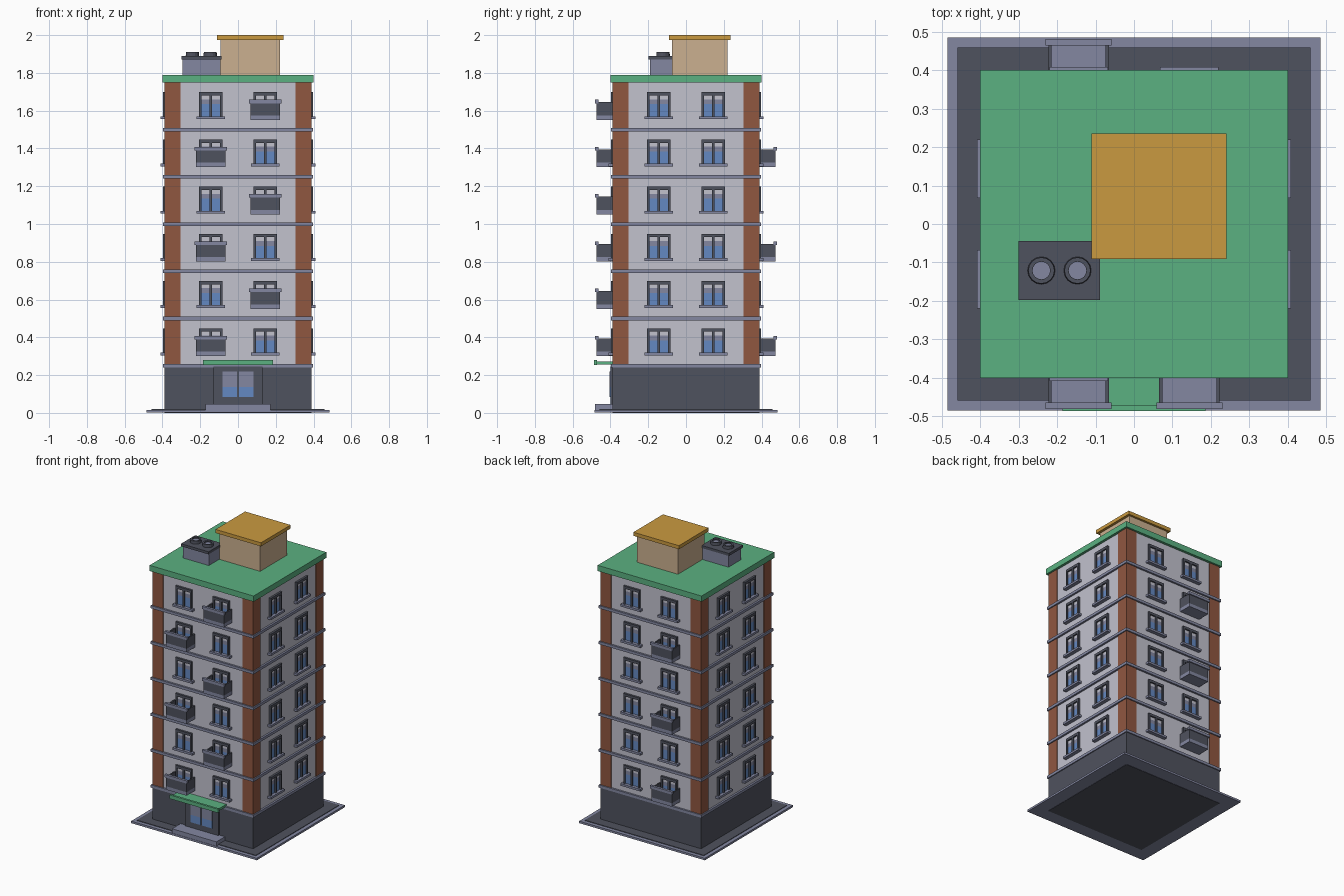
import bpy, bmesh, math
from mathutils import Matrix, Vector

cube = bpy.data.objects.get("Cube")
if cube:
    bpy.data.objects.remove(cube, do_unlink=True)


def make_material(name, rgb):
    m = bpy.data.materials.new(name)
    m.use_nodes = True
    lin = [((c / 255 + 0.055) / 1.055) ** 2.4 for c in rgb] + [1.0]
    m.diffuse_color = lin
    bsdf = next(n for n in m.node_tree.nodes if n.type == 'BSDF_PRINCIPLED')
    bsdf.inputs["Base Color"].default_value = lin
    return m


WHITE, BROWN, DARK, LAVENDER, GREEN, TAN, GOLD, BLUE = range(8)
MATS = [make_material(n, c) for n, c in (
    ("wall white", (194, 194, 206)), ("brick brown", (144, 87, 64)),
    ("dark grey", (79, 82, 94)), ("lavender grey", (131, 135, 161)),
    ("roof green", (91, 177, 129)), ("tan plaster", (203, 176, 144)),
    ("ochre", (202, 154, 64)), ("glass blue", (100, 137, 194)))]


def add_box(bm, color, x, y, z):
    """Box from (low, high) pairs on each axis."""
    size = [b - a for a, b in (x, y, z)]
    mid = [(a + b) / 2 for a, b in (x, y, z)]
    mat = Matrix.Translation(mid) @ Matrix.Diagonal((*size, 1))
    verts = bmesh.ops.create_cube(bm, size=1, matrix=mat)["verts"]
    for f in {f for v in verts for f in v.link_faces}:
        f.material_index = color


def finish_mesh(name, bm):
    """Turn a bmesh into a mesh holding only the materials it uses."""
    me = bpy.data.meshes.new(name)
    used = sorted({f.material_index for f in bm.faces})
    for f in bm.faces:
        f.material_index = used.index(f.material_index)
    for i in used:
        me.materials.append(MATS[i])
    bm.to_mesh(me)
    bm.free()
    return me


def boxes_mesh(name, *boxes):
    bm = bmesh.new()
    for b in boxes:
        add_box(bm, *b)
    return finish_mesh(name, bm)


def place(name, me, matrix=Matrix()):
    ob = bpy.data.objects.new(name, me)
    bpy.context.collection.objects.link(ob)
    ob.matrix_world = matrix
    return ob


def part(name, *boxes):
    return place(name, boxes_mesh(name, *boxes))


def sym(r):
    return (-r, r)


WALL, CORNER, FLOOR, TOP = 0.383, 0.388, 0.25, 1.75

# Ground slab and paving
part("ground_slab", (LAVENDER, sym(.485), sym(.485), (.002, .016)))
part("paving", (DARK, sym(.459), sym(.459), (.012, .02)))

# Main volumes
part("ground_floor", (DARK, sym(.389), sym(.389), (0, FLOOR)))
part("walls", (WHITE, sym(WALL), sym(WALL), (FLOOR, TOP)))
for sx in (-1, 1):
    for sy in (-1, 1):
        xs = sorted((sx * .305, sx * CORNER))
        ys = sorted((sy * .305, sy * CORNER))
        side = ("front" if sy < 0 else "back") + ("_left" if sx > 0 else "_right")
        part("corner_pillar_" + side, (BROWN, xs, ys, (FLOOR, TOP)))
for k in range(1, 7):
    z = k * FLOOR
    part(f"floor_band_{k}", (LAVENDER, sym(.396), sym(.396), (z - .01, z + .009)))
part("main_roof", (GREEN, sym(.401), sym(.401), (TOP, 1.79)))

# Window: frame, sill and two panes in three tones, facing -y
win = [(DARK, (s * .056 - .006, s * .056 + .006), (-.014, 0), (.07, .198)) for s in (-1, 1)]
win += [(DARK, sym(.007), (-.014, 0), (.07, .182)),
        (DARK, sym(.05), (-.014, 0), (.18, .198)),
        (LAVENDER, sym(.076), (-.026, 0), (.055, .07))]
for s in (-1, 1):
    pane = sorted((s * .007, s * .05))
    for color, zs in ((BLUE, (.07, .134)), (LAVENDER, (.134, .16)), (WHITE, (.16, .18))):
        win.append((color, pane, (-.004, 0), zs))
window_mesh = boxes_mesh("window", *win)

# Balcony: floor, three panels and a wider front rail
balcony_mesh = boxes_mesh(
    "balcony",
    (LAVENDER, sym(.079), (-.091, 0), (.051, .075)),
    (DARK, sym(.079), (-.091, -.081), (.075, .145)),
    (DARK, (-.079, -.07), (-.081, 0), (.075, .145)),
    (DARK, (.07, .079), (-.081, 0), (.075, .145)),
    (LAVENDER, sym(.086), (-.098, -.081), (.139, .158)))

for side, turn in (("front", 0), ("left", 1), ("back", 2), ("right", 3)):
    rot = Matrix.Rotation(turn * math.pi / 2, 4, 'Z')
    for level in range(1, 7):
        for col in (-1, 1):
            m = rot @ Matrix.Translation((col * .144, -WALL, level * FLOOR))
            label = f"{side}_{level}_{'a' if col < 0 else 'b'}"
            place("window_" + label, window_mesh, m)
            # Front balconies alternate; the back has one column on odd levels
            odd = level % 2 == 1
            if (side == "front" and odd == (col < 0)) or (side == "back" and odd and col > 0):
                place("balcony_" + label, balcony_mesh, m)

# Entrance
part("entrance_step", (LAVENDER, sym(.171), (-.483, -.38), (.016, .046)))
part("door_frame", (DARK, sym(.129), (-.4, -.38), (.046, .245)))
panes = []
for s in (-1, 1):
    xs = sorted((s * .006, s * .082))
    panes += [(BLUE, xs, (-.404, -.399), (.085, .137)),
              (LAVENDER, xs, (-.404, -.399), (.137, .218))]
part("door_glass", *panes)
part("entrance_canopy", (GREEN, sym(.178), (-.474, -.38), (.256, .272)),
     (GREEN, sym(.186), (-.487, -.472), (.253, .279)))

# Roof house
part("roof_house", (TAN, (-.092, .223), (-.075, .22), (1.78, 1.977)))
part("roof_house_top", (GOLD, (-.11, .241), (-.091, .235), (1.975, 2.0)))

# Rooftop ventilation unit with two recessed fans
part("vent_unit", (LAVENDER, (-.293, -.092), (-.19, -.05), (1.78, 1.874)))
part("vent_cover", (DARK, (-.3, -.088), (-.198, -.044), (1.872, 1.89)))
for i, x in enumerate((-.241, -.147)):
    bm = bmesh.new()
    bmesh.ops.create_cone(bm, cap_ends=True, segments=16, radius1=.036, radius2=.034, depth=.022,
                          matrix=Matrix.Translation((x, -.121, 1.899)))
    for f in bm.faces:
        f.material_index = DARK
    cap = max(bm.faces, key=lambda f: f.calc_center_median().z)
    bmesh.ops.inset_region(bm, faces=[cap], thickness=.011)
    rim = bmesh.ops.extrude_discrete_faces(bm, faces=[cap])["faces"][0]
    bmesh.ops.translate(bm, verts=rim.verts[:], vec=Vector((0, 0, -.008)))
    rim.material_index = LAVENDER
    place(f"vent_fan_{i + 1}", finish_mesh("vent_fan", bm))
